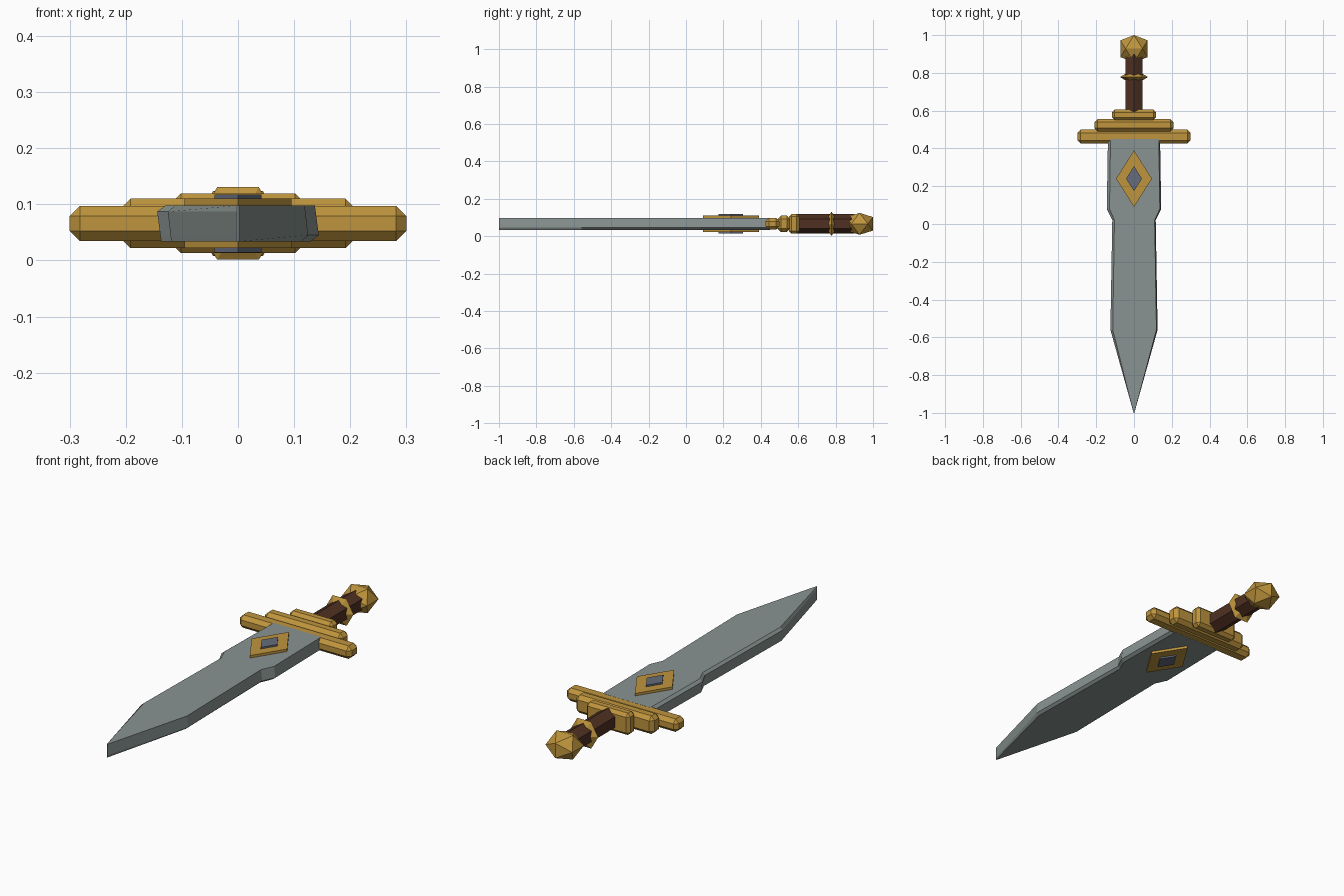
import bpy, bmesh
from math import pi
from mathutils import Matrix, Vector

cube = bpy.data.objects.get("Cube")
if cube:
    bpy.data.objects.remove(cube, do_unlink=True)

MID = 0.066  # height of the sword's long axis


def material(name, rgb):
    m = bpy.data.materials.new(name)
    m.use_nodes = True
    m.diffuse_color = (*rgb, 1)
    m.node_tree.nodes["Principled BSDF"].inputs["Base Color"].default_value = (*rgb, 1)
    return m


steel = material("steel grey", (0.25, 0.295, 0.285))
gold = material("old gold", (0.52, 0.30, 0.047))
leather = material("dark brown leather", (0.08, 0.03, 0.016))
stone = material("blue grey stone", (0.13, 0.15, 0.205))


def finish(name, bm, mat):
    bmesh.ops.recalc_face_normals(bm, faces=bm.faces)
    mesh = bpy.data.meshes.new(name)
    bm.to_mesh(mesh)
    bm.free()
    mesh.materials.append(mat)
    ob = bpy.data.objects.new(name, mesh)
    bpy.context.collection.objects.link(ob)
    return ob


def loft(name, rings, mat):
    """Skin matching rings of points and cap both ends."""
    bm = bmesh.new()
    loops = [[bm.verts.new(p) for p in ring] for ring in rings]
    for a, b in zip(loops, loops[1:]):
        for i in range(len(a)):
            j = (i + 1) % len(a)
            bm.faces.new((a[i], a[j], b[j], b[i]))
    bm.faces.new(loops[0])
    bm.faces.new(loops[-1])
    return finish(name, bm, mat)


def bar(name, half_x, y0, y1, half_z, chamfer):
    bm = bmesh.new()
    bmesh.ops.create_cube(bm, size=1)
    bmesh.ops.scale(bm, vec=(2 * half_x, y1 - y0, 2 * half_z), verts=bm.verts)
    bmesh.ops.translate(bm, vec=(0, (y0 + y1) / 2, MID), verts=bm.verts)
    ob = finish(name, bm, gold)
    mod = ob.modifiers.new("chamfer", 'BEVEL')
    mod.width, mod.segments = chamfer, 1


def hex_cone(bm, r1, r2, depth, y, turn):
    """Six-sided cone or prism lying along y."""
    place = (Matrix.Translation((0, y, MID)) @ Matrix.Rotation(-pi / 2, 4, 'X')
             @ Matrix.Rotation(turn, 4, 'Z'))
    bmesh.ops.create_cone(bm, cap_ends=True, segments=6, radius1=r1, radius2=r2,
                          depth=depth, matrix=place)


def diamond(name, half_x, half_y, half_z, mat):
    outline = [(half_x, 0), (0, half_y), (-half_x, 0), (0, -half_y)]
    loft(name, [[(x, 0.24 + y, MID + s * half_z) for x, y in outline]
                for s in (-1, 1)], mat)


# Blade: slightly skewed, chamfered section swept from guard to point
def blade_section(y, w):
    half = [(-0.91 * w, 0.033), (0.95 * w, 0.033), (0.96 * w, 0.023)]
    half = [(x, MID + z) for x, z in half]
    return [(x, y, z) for x, z in half] + [(-x, y, 2 * MID - z) for x, z in
            [(-w, MID + 0.021)] + half]


stations = [(0.45, 0.138), (0.08, 0.144), (0.02, 0.115), (-0.56, 0.125), (-1.0, 0.002)]
rings = []
for y, w in stations:
    side = [(-0.9 * w, 0.032), (0.95 * w, 0.032), (0.96 * w, 0.023), (w, -0.021)]
    rings.append([(s * x, y, MID + s * z) for s in (1, -1) for x, z in side])
loft("blade", rings, steel)

# Inlay showing on both faces of the blade
diamond("diamond_mount", 0.095, 0.15, 0.044, gold)
diamond("diamond_stone", 0.042, 0.066, 0.052, stone)

# Stepped guard
bar("guard_wide", 0.30, 0.425, 0.50, 0.0315, 0.018)
bar("guard_middle", 0.21, 0.49, 0.557, 0.044, 0.018)
bar("guard_narrow", 0.117, 0.55, 0.606, 0.053, 0.015)

# Grip with an edge on top
bm = bmesh.new()
hex_cone(bm, 0.052, 0.052, 0.31, 0.745, 0)
grip = finish("grip", bm, leather)
if max(v.co.z for v in grip.data.vertices) < MID + 0.05:
    grip.data.transform(Matrix.Translation((0, 0, MID)) @ Matrix.Rotation(pi / 6, 4, 'Y')
                        @ Matrix.Translation((0, 0, -MID)))

# Sharp-edged collar with a flat on top
loft("grip_collar", [[Matrix.Rotation(k * pi / 3, 3, 'Y') @ Vector((r, 0, 0))
                      + Vector((0, y, MID)) for k in range(6)]
                     for y, r in ((0.74, 0.01), (0.778, 0.0745), (0.816, 0.01))], gold)

# Faceted twenty-sided pommel
bm = bmesh.new()
g = 1.618
for a in (-1, 1):
    for b in (-g, g):
        for p in ((0, b, a), (b, a, 0), (a, 0, b)):
            bm.verts.new((p[0] * 0.0445, 0.928 + p[1] * 0.0445, MID + p[2] * 0.036))
bmesh.ops.convex_hull(bm, input=bm.verts)
finish("pommel", bm, gold)
